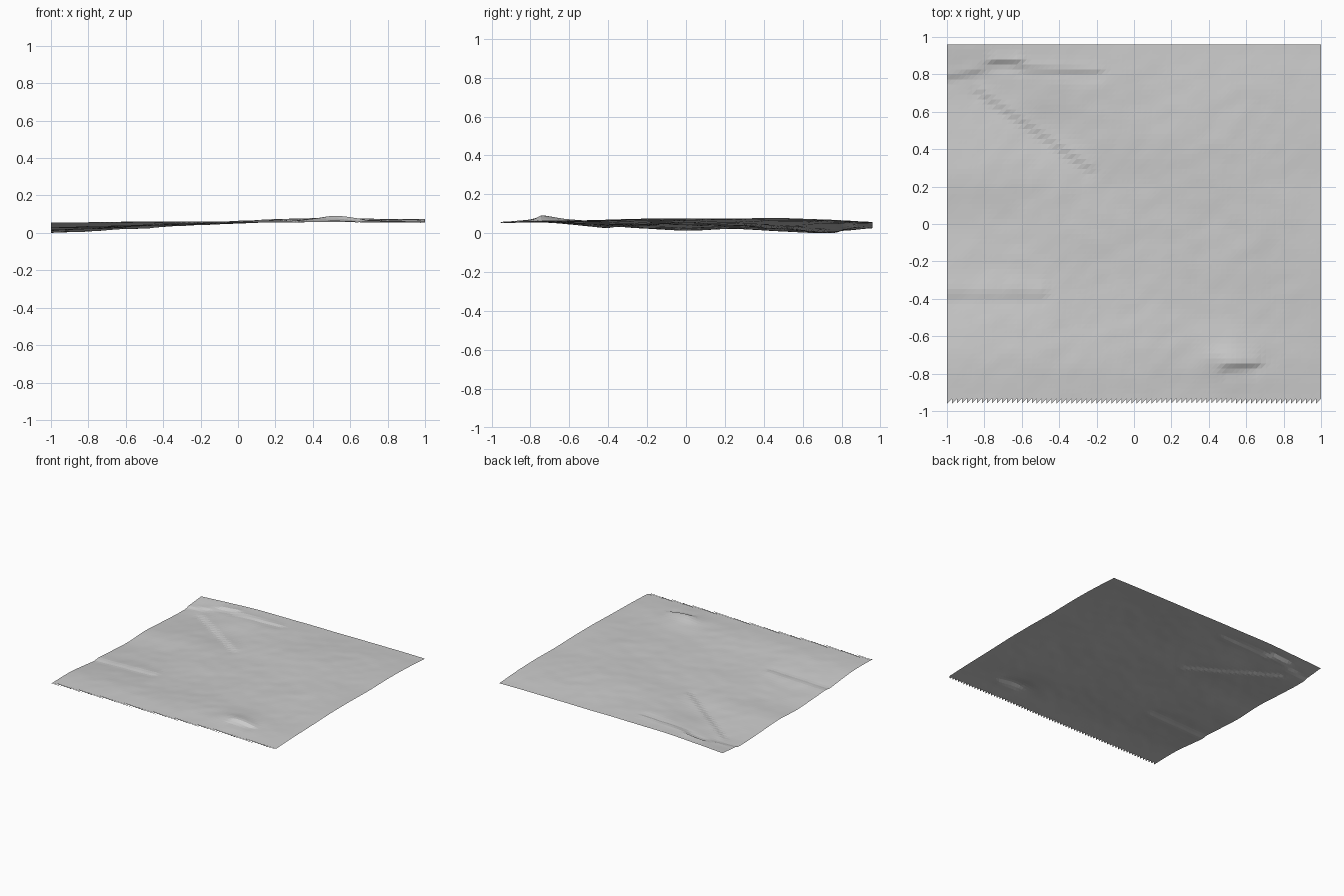
import bpy, bmesh, math
from mathutils import Vector, noise

if "Cube" in bpy.data.objects:
    bpy.data.objects.remove(bpy.data.objects["Cube"])

COLS, ROWS = 75, 72
HALF_X, HALF_Y = 1.0, 0.96

# Broad land heights in thousandths, back row first, left to right
LAND = [
    [28, 42, 53, 56, 57, 58, 60, 60, 58],
    [4, 18, 46, 58, 64, 68, 70, 71, 70],
    [12, 19, 30, 50, 64, 76, 80, 76, 76],
    [24, 32, 38, 45, 56, 70, 76, 72, 72],
    [16, 27, 37, 45, 55, 67, 73, 76, 77],
    [27, 31, 37, 45, 55, 65, 70, 72, 76],
    [36, 43, 48, 51, 56, 62, 66, 66, 70],
    [56, 60, 63, 61, 62, 67, 76, 68, 64],
    [54, 56, 57, 55, 56, 58, 60, 58, 56],
]

# Steep banks: start, end, half height, softness, reach (left of the line is raised)
BANKS = [
    ((-0.82, 0.70), (-0.25, 0.30), 0.005, 0.015, 0.07),
    ((-0.74, 0.86), (-0.63, 0.86), 0.009, 0.010, 0.05),
    ((-0.60, 0.83), (-0.20, 0.81), 0.005, 0.012, 0.05),
    ((-1.05, 0.77), (-0.85, 0.81), 0.005, 0.015, 0.05),
    ((-1.05, -0.38), (-0.50, -0.38), 0.006, 0.025, 0.08),
    ((0.50, -0.77), (0.64, -0.76), 0.008, 0.012, 0.06),
]


def cubic(p, t):
    a, b, c, d = p
    return b + 0.5 * t * (c - a + t * (2*a - 5*b + 4*c - d + t * (3*(b - c) + d - a)))


def sample(values, u):
    """Smooth curve through evenly spaced values, u from 0 to 1."""
    n = len(values) - 1
    f = u * n
    i = min(int(f), n - 1)
    return cubic([values[min(max(i + k, 0), n)] for k in (-1, 0, 1, 2)], f - i)


def bank(x, y, start, end, height, soft, reach):
    a, b, p = Vector(start), Vector(end), Vector((x, y))
    along = (b - a).normalized()
    t = (p - a).dot(along)
    d = along.x * (p - a).y - along.y * (p - a).x
    over = max(0, -t, t - (b - a).length)
    return height * math.tanh(d / soft) * math.exp(-(d / reach)**2 - (over / 0.04)**2)


def height(x, y):
    u, v = (x + HALF_X) / (2 * HALF_X), (HALF_Y - y) / (2 * HALF_Y)
    z = sample([sample(row, u) for row in LAND], v) / 1000
    z += sum(bank(x, y, *b) for b in BANKS)
    # Small knoll near the front right
    z += 0.012 * math.exp(-((x - 0.5) / 0.12)**2 - ((y + 0.73) / 0.07)**2)
    # Fine folds running diagonally, fading at the borders
    fade = min(1, 6 * min(u, 1 - u, v, 1 - v) + 0.3)
    p = Vector((3.0 * x - 1.5 * y, 3.0 * y + 1.0 * x, 0.7))
    z += fade * (0.005 * noise.noise(p) + 0.0022 * noise.noise(p * 3.1))
    return max(z, 0)


# Ground sheet with a toothed front edge
bm = bmesh.new()
grid = []
for j in range(ROWS + 1):
    y = HALF_Y - 2 * HALF_Y * j / ROWS
    row = []
    for i in range(COLS + 1):
        x = -HALF_X + 2 * HALF_X * i / COLS
        row.append(bm.verts.new((x, y, height(x, y))))
    grid.append(row)

for j in range(ROWS):
    for i in range(COLS):
        ul, ur = grid[j][i], grid[j][i + 1]
        ll, lr = grid[j + 1][i], grid[j + 1][i + 1]
        bm.faces.new((ul, ll, ur))
        if j < ROWS - 1:
            bm.faces.new((ur, ll, lr))

bmesh.ops.delete(bm, geom=[v for v in bm.verts if not v.link_faces], context='VERTS')
low = min(v.co.z for v in bm.verts)
bmesh.ops.translate(bm, verts=bm.verts, vec=(0, 0, -low))

mesh = bpy.data.meshes.new("terrain")
bm.to_mesh(mesh)
bm.free()
terrain = bpy.data.objects.new("terrain", mesh)
bpy.context.collection.objects.link(terrain)

grey = bpy.data.materials.new("light_grey")
grey.diffuse_color = (0.6, 0.6, 0.6, 1)
grey.use_nodes = True
grey.node_tree.nodes["Principled BSDF"].inputs["Base Color"].default_value = grey.diffuse_color
mesh.materials.append(grey)
